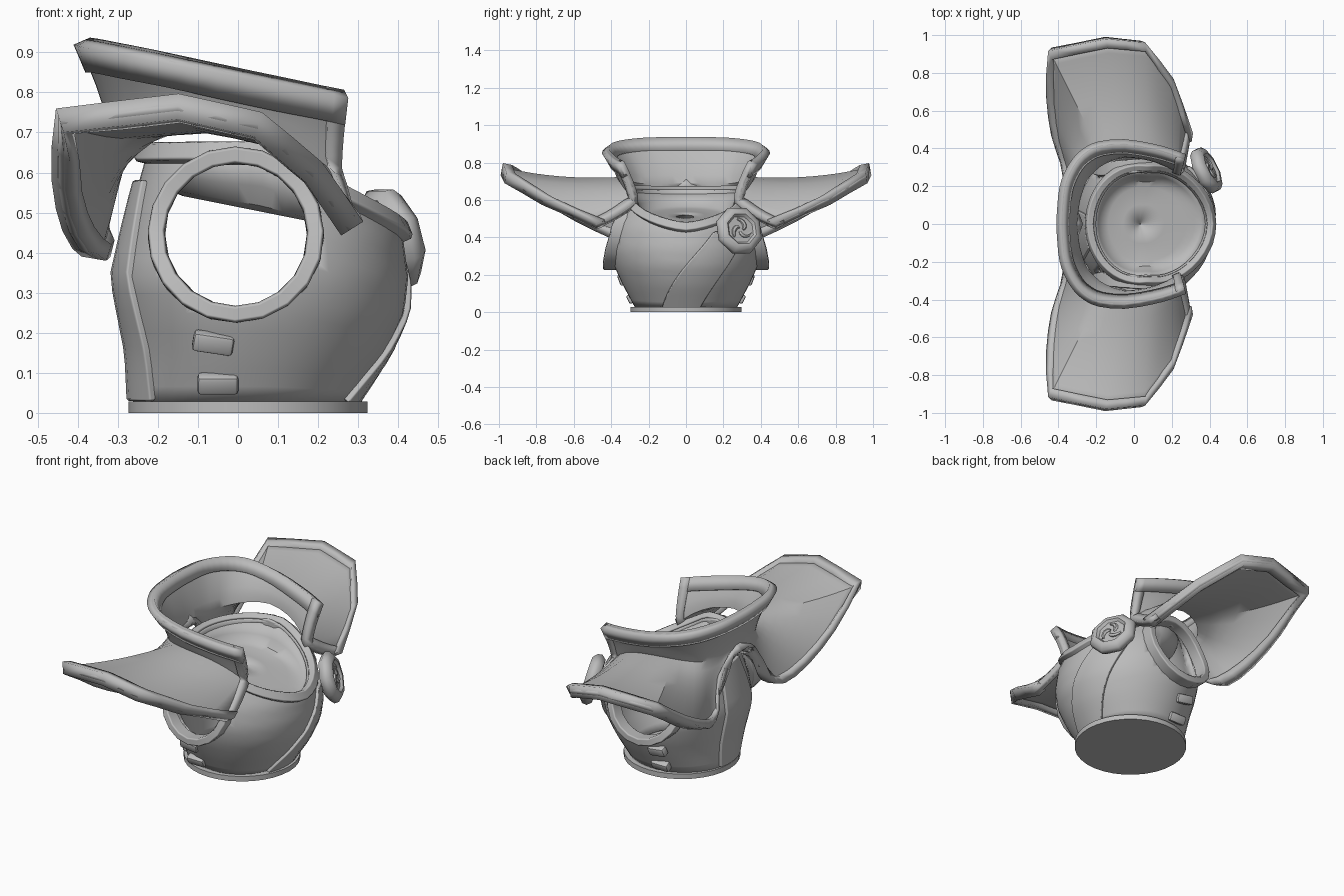
import bpy, bmesh, math
from mathutils import Vector, Matrix

if "Cube" in bpy.data.objects:
    bpy.data.objects.remove(bpy.data.objects["Cube"])

grey = bpy.data.materials.new("plain grey")
grey.diffuse_color = (0.5, 0.5, 0.5, 1)
grey.use_nodes = True
grey.node_tree.nodes["Principled BSDF"].inputs["Base Color"].default_value = grey.diffuse_color


def finish(name, mesh, angle=35):
    ob = bpy.data.objects.new(name, mesh)
    bpy.context.collection.objects.link(ob)
    mesh.materials.clear()
    mesh.materials.append(grey)
    bpy.ops.object.select_all(action='DESELECT')
    bpy.context.view_layer.objects.active = ob
    ob.select_set(True)
    bpy.ops.object.shade_smooth_by_angle(angle=math.radians(angle))
    return ob


def grid(name, rows, thick, closed=False, offset=0, bevel=0):
    """Skin a list of point rows and give the sheet a thickness."""
    me = bpy.data.meshes.new(name)
    n = len(rows[0])
    faces = [(r * n + i, r * n + (i + 1) % n, (r + 1) * n + (i + 1) % n, (r + 1) * n + i)
             for r in range(len(rows) - 1) for i in range(n if closed else n - 1)]
    me.from_pydata([p for row in rows for p in row], [], faces)
    ob = finish(name, me)
    s = ob.modifiers.new("thickness", 'SOLIDIFY')
    s.thickness, s.offset = thick, offset
    if bevel:
        b = ob.modifiers.new("soft edge", 'BEVEL')
        b.width, b.segments = bevel, 1
        b.harden_normals = True
    return ob


def flip(p):
    return Vector((p[0], -p[1], p[2]))


# ---------- torso shape: z, back x, front x, half width ----------
TABLE = [(.02, -.262, .285, .27), (.15, -.268, .37, .34), (.25, -.288, .415, .385),
         (.34, -.305, .425, .405), (.45, -.28, .41, .39), (.55, -.255, .35, .35),
         (.62, -.235, .31, .315), (.70, -.215, .28, .27)]
CX = .03


def section(z):
    z = min(max(z, .02), .70)
    for a, b in zip(TABLE, TABLE[1:]):
        if z <= b[0]:
            f = (z - a[0]) / (b[0] - a[0])
            return [a[k] + (b[k] - a[k]) * f for k in (1, 2, 3)]


def torso(ang, z, out=0):
    xb, xf, ry = section(z)
    c, s = math.cos(ang), math.sin(ang)
    rx = (xf if c > 0 else 2 * CX - xb) - CX
    return Vector((CX + (rx + out) * c, (ry + out) * s, z))


def side_y(x, z):
    xb, xf, ry = section(z)
    rx = xf - CX if x > CX else CX - xb
    return ry * math.sqrt(max(.05, 1 - ((x - CX) / rx) ** 2))


def neck_z(ang):
    t = (1 - math.cos(ang)) / 2
    return .465 + .195 * min(1, t * 2.4) ** .75


N = 48
angs = [2 * math.pi * i / N for i in range(N)]
body = grid("torso", [[torso(a, .02 + (neck_z(a) - .02) * r / 14) for a in angs]
                      for r in range(15)], .025, True, -1)

# armhole cutter, passing through both sides
HX, HZ = -.005, .445
bm = bmesh.new()
bmesh.ops.create_cone(bm, cap_ends=True, segments=24, radius1=.19, radius2=.19, depth=2,
                      matrix=Matrix.Translation((HX, 0, HZ)) @ Matrix.Rotation(math.pi / 2, 4, 'X'))
cm = bpy.data.meshes.new("armhole_cutter")
bm.to_mesh(cm)
bm.free()
cutter = finish("armhole_cutter", cm)
cutter.hide_render = True
cutter.hide_set(True)
cut = body.modifiers.new("armholes", 'BOOLEAN')
cut.object, cut.operation, cut.solver = cutter, 'DIFFERENCE', 'EXACT'

# neck trim
grid("neck_trim", [[torso(a, neck_z(a) + .012, .008) for a in angs],
                   [torso(a, neck_z(a) - .035, .008) for a in angs]], .04, True, 0, .008)

# sunken plug closing the neck
rows = []
for s, f in ((.97, 0), (.88, .55), (.78, .9), (.66, 1), (.35, 1), (.01, 1)):
    row = []
    for a in angs:
        p = torso(a, neck_z(a))
        x, y = CX + (p.x - CX) * s, p.y * s
        row.append((x, y, (p.z - .02) * (1 - f) + (.52 - .2 * x) * f))
    rows.append(row)
grid("neck_plug", rows, .012, True)

# armhole rings
for side in (-1, 1):
    rows = []
    for r in (.178, .22):
        row = []
        for i in range(20):
            a = 2 * math.pi * i / 20
            x, z = HX + .2 * math.cos(a), HZ + .2 * math.sin(a)
            y = .5 * side_y(x, z) + .5 * (.40 - .3 * (z - .3)) + .008
            row.append((HX + r * math.cos(a), side * y, HZ + r * math.sin(a)))
        rows.append(row)
    grid("armhole_ring", rows, .075, True, 0, .008)


# sashes on the chest and the back
def sash(name, low, high, top):
    rows = []
    for r in range(13):
        f = r / 12
        a0, a1 = [math.radians(l + (h - l) * f) for l, h in zip(low, high)]
        rows.append([torso(a0 + (a1 - a0) * k / 6, .03 + (top - .03) * f, .004) for k in range(7)])
    grid(name, rows, .024, False, 0, .006)


sash("chest_sash", (-27, 16), (22, 50), .43)
sash("back_sash", (166, 216), (172, 202), .58)

# base disc
bm = bmesh.new()
bmesh.ops.create_cone(bm, cap_ends=True, segments=32, radius1=.298, radius2=.298, depth=.028,
                      matrix=Matrix.Translation((.025, 0, .014)))
me = bpy.data.meshes.new("base_disc")
bm.to_mesh(me)
bm.free()
finish("base_disc", me)

# side studs
for side in (-1, 1):
    for x, z, tilt, lean in ((-.062, .175, 9, 20), (-.05, .073, 0, 28)):
        bm = bmesh.new()
        m = (Matrix.Translation((x, side * (side_y(x, z) + .006), z))
             @ Matrix.Rotation(math.radians(-side * lean), 4, 'X')
             @ Matrix.Rotation(math.radians(tilt), 4, 'Y') @ Matrix.Diagonal((.102, .04, .05, 1)))
        bmesh.ops.create_cube(bm, size=1, matrix=m)
        bmesh.ops.bevel(bm, geom=bm.edges[:], offset=.01, segments=2, affect='EDGES', profile=.5)
        me = bpy.data.meshes.new("side_stud")
        bm.to_mesh(me)
        bm.free()
        finish("side_stud", me)

# ---------- cape: collar top, neck line and flap outline, back to front ----------
TOP = [(-.39, 0), (-.385, .1), (-.375, .19), (-.35, .265), (-.305, .34), (-.25, .39), (-.18, .42),
       (-.05, .43), (.1, .405), (.19, .38), (.27, .35)]
NECK = [(-.31, 0, .69), (-.305, .07, .69), (-.295, .13, .69), (-.28, .18, .69), (-.255, .24, .69),
        (-.21, .29, .70), (-.15, .33, .71), (-.05, .36, .715), (.08, .345, .69), (.18, .31, .64),
        (.25, .27, .58)]
EDGE = [(-.325, 0, .665), (-.335, .12, .63), (-.345, .225, .44), (-.36, .33, .385),
        (-.41, .48, .445), (-.44, .68, .56), (-.445, .925, .73), (-.15, .985, .765),
        (.05, .965, .72), (.19, .77, .60), (.285, .48, .46)]
TOP = [Vector((x, y, .93 - .2 * (x + .4))) for x, y in TOP]
NECK, EDGE = [Vector(p) for p in NECK], [Vector(p) for p in EDGE]


def refine(pts, smooth):
    """Insert midpoints, on a smooth curve up to the given station."""
    out = []
    for i in range(len(pts) - 1):
        a, b = pts[i], pts[i + 1]
        p = flip(pts[1]) if i == 0 else pts[i - 1]
        q = pts[min(i + 2, len(pts) - 1)]
        mid = (a + b) * .5
        out += [a, mid * 1.125 - (p + q) * .0625 if i < smooth else mid]
    return out + [pts[-1]]


def bez(a, c, b, t):
    return a * (1 - t) ** 2 + c * 2 * t * (1 - t) + b * t * t


columns = []
for t, n, e in zip(refine(TOP, 99), refine(NECK, 99), refine(EDGE, 5)):
    c1 = Vector((n.x * .85 + t.x * .15, n.y * .85 + t.y * .15, n.z * .6 + t.z * .4))
    c2 = n.lerp(e, .5) + Vector((0, 0, -.05 * min(1, (e - n).length / .5)))
    columns.append([bez(t, c1, n, k / 5) for k in range(5)] + [bez(n, c2, e, k / 8) for k in range(9)])
columns = [[flip(p) for p in col] for col in columns[:0:-1]] + columns
grid("collar_and_flaps", columns, .022)


# raised trims follow the borders of the cape
def trim(name, border, inner, width, thick):
    inset = [p + (q - p).normalized() * width for p, q in zip(border, inner)]
    grid(name, [border, inset], thick)


trim("collar_trim", [c[0] for c in columns], [c[2] for c in columns], .075, .045)
trim("flap_trim", [c[-1] for c in columns], [c[-3] for c in columns], .05, .065)
trim("front_trim", columns[0], columns[2], .05, .045)
trim("front_trim", columns[-1], columns[-3], .05, .045)

# ---------- medallion: octagonal lathe with a swirl ----------
axis = Vector((.86, .42, .27)).normalized()
place = Matrix.Translation((.385, .285, .437)) @ axis.to_track_quat('Z', 'Y').to_matrix().to_4x4()
profile = [(.001, -.035), (.115, -.035), (.135, -.012), (.132, .012), (.108, .034), (.088, .034),
           (.076, .02), (.001, .02)]
bm = bmesh.new()
rings = [[bm.verts.new(place @ Vector((r * math.cos(a), r * math.sin(a), h)))
          for a in [math.pi * (k + .5) / 4 for k in range(8)]] for r, h in profile]
for lo, hi in zip(rings, rings[1:]):
    for k in range(8):
        bm.faces.new((lo[k], lo[(k + 1) % 8], hi[(k + 1) % 8], hi[k]))
me = bpy.data.meshes.new("medallion")
bm.to_mesh(me)
bm.free()
finish("medallion", me, 50)

for arm in range(3):
    cu = bpy.data.curves.new("swirl_curve", 'CURVE')
    cu.dimensions, cu.bevel_depth, cu.bevel_resolution, cu.use_fill_caps = '3D', .012, 1, True
    sp = cu.splines.new('POLY')
    sp.points.add(6)
    for k in range(7):
        a, r = arm * 2 * math.pi / 3 + k * .3, .012 + k * .008
        sp.points[k].co = (*(place @ Vector((r * math.cos(a), r * math.sin(a), .02))), 1)
        sp.points[k].radius = .6 + .5 * math.sin(math.pi * k / 6)
    tmp = bpy.data.objects.new("swirl_curve", cu)
    me = bpy.data.meshes.new_from_object(tmp)
    bpy.data.objects.remove(tmp)
    finish("medallion_swirl", me)
